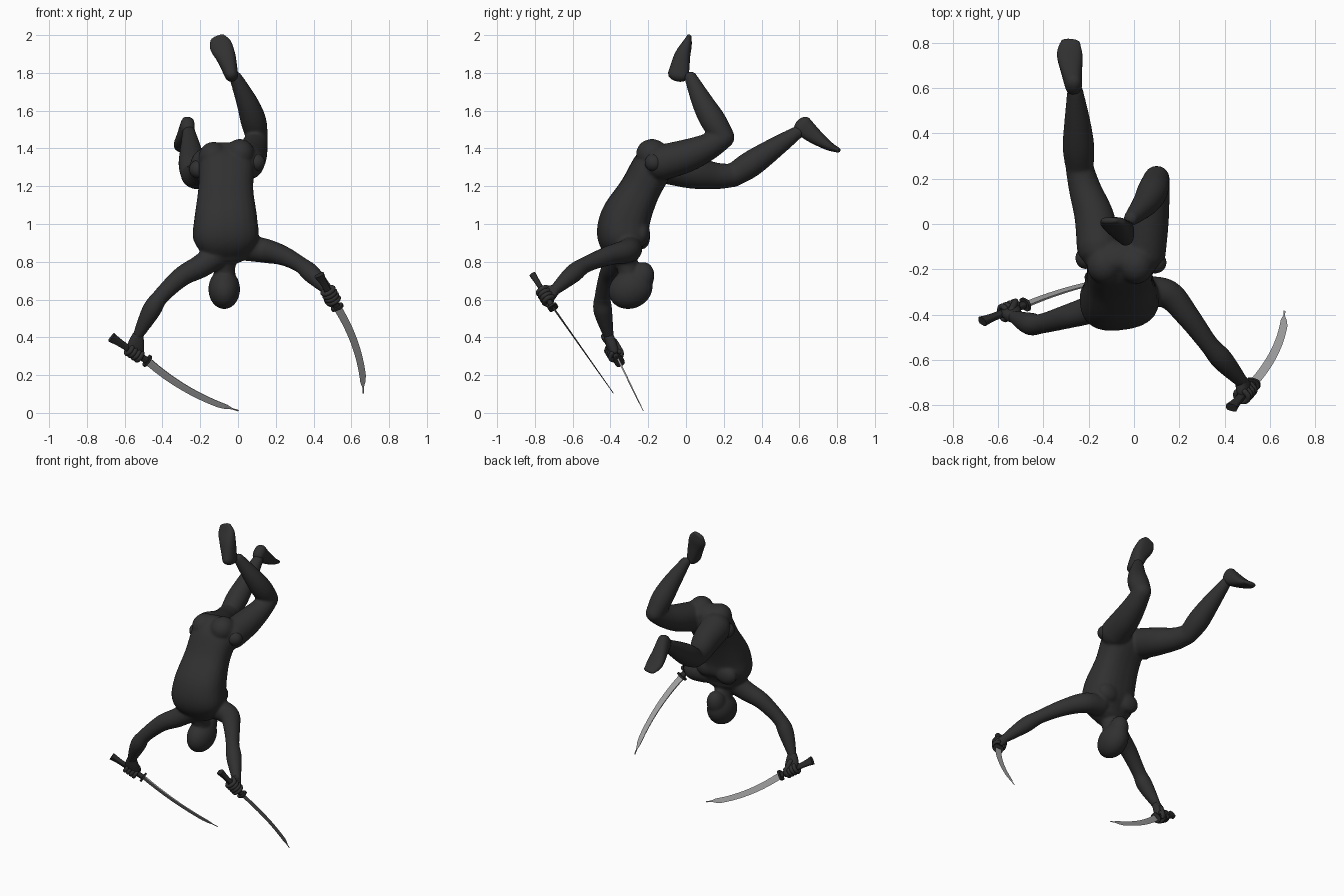
import bpy, bmesh, math
from mathutils import Vector as V, Matrix

if "Cube" in bpy.data.objects:
    bpy.data.objects.remove(bpy.data.objects["Cube"])


def material(name, c):
    m = bpy.data.materials.new(name)
    m.diffuse_color = (c, c, c, 1)
    m.use_nodes = True
    m.node_tree.nodes["Principled BSDF"].inputs["Base Color"].default_value = m.diffuse_color
    return m


SUIT = material("charcoal suit", 0.03)
GRIP = material("dark grip", 0.022)
STEEL = material("grey steel", 0.38)


def finish(name, bm, mat, smooth=True):
    bmesh.ops.recalc_face_normals(bm, faces=bm.faces)
    me = bpy.data.meshes.new(name)
    bm.to_mesh(me)
    bm.free()
    me.materials.append(mat)
    ob = bpy.data.objects.new(name, me)
    bpy.context.collection.objects.link(ob)
    for p in me.polygons:
        p.use_smooth = smooth
    return ob


def spline(pts, steps):
    """Catmull-Rom through rows of (x, y, z, half width, half depth)."""
    q = [pts[0]] + list(pts) + [pts[-1]]
    out = []
    for i in range(1, len(q) - 2):
        a, b, c, d = q[i - 1:i + 3]
        for s in range(steps):
            t = s / steps
            out.append([0.5 * (2 * w + (x - v) * t + (2 * v - 5 * w + 4 * x - y) * t * t
                               + (3 * w - v - 3 * x + y) * t ** 3) for v, w, x, y in zip(a, b, c, d)])
    return out + [list(pts[-1])]


def loft(name, pts, lateral=(1, 0, 0), mat=SUIT, n=24, power=2.0, cap=1.0, steps=6, smooth=True):
    pts = [p if len(p) == 5 else (*p, p[3]) for p in pts]
    rows = spline(pts, steps)
    rings = []
    for i, r in enumerate(rows):
        t = (V(rows[min(i + 1, len(rows) - 1)][:3]) - V(rows[max(i - 1, 0)][:3])).normalized()
        rings.append((V(r[:3]), t, r[3], r[4]))
    if cap:  # rounded ends
        def dome(end, sign):
            p, t, a, b = end
            h = min(a, b) * cap
            return [(p + t * sign * h * math.sin(k), t, a * math.cos(k), b * math.cos(k))
                    for k in (0.4, 0.8, 1.15, 1.45)]
        rings = dome(rings[0], -1)[::-1] + rings + dome(rings[-1], 1)
    bm = bmesh.new()
    loops = []
    for p, t, a, b in rings:
        l = V(lateral)
        l = (l - t * l.dot(t)).normalized()
        m = t.cross(l)
        ring = []
        for k in range(n):
            u = 2 * math.pi * (k + 0.5) / n
            c, s = math.cos(u), math.sin(u)
            e = 2 / power
            ring.append(bm.verts.new(p + l * a * math.copysign(abs(c) ** e, c)
                                     + m * b * math.copysign(abs(s) ** e, s)))
        loops.append(ring)
    for r0, r1 in zip(loops, loops[1:]):
        for k in range(n):
            bm.faces.new((r0[k], r0[(k + 1) % n], r1[(k + 1) % n], r1[k]))
    bm.faces.new(loops[0])
    bm.faces.new(loops[-1])
    return finish(name, bm, mat, smooth)


def ball(name, c, r, tilt=0, mat=SUIT):
    bm = bmesh.new()
    bmesh.ops.create_uvsphere(bm, u_segments=28, v_segments=18, radius=1, matrix=Matrix.Translation(c)
                              @ Matrix.Rotation(tilt, 4, 'X') @ Matrix.Diagonal((*r, 1)))
    return finish(name, bm, mat)


# torso, pelvis at the top and shoulders at the bottom
body = [loft("torso", [(-0.06, -0.14, 1.385, 0.115, 0.07), (-0.06, -0.175, 1.31, 0.145, 0.105),
                       (-0.065, -0.245, 1.18, 0.146, 0.108), (-0.065, -0.32, 1.03, 0.166, 0.132),
                       (-0.065, -0.335, 0.92, 0.172, 0.13), (-0.065, -0.325, 0.835, 0.12, 0.08)],
             lateral=(1, 0.14, 0.14), power=2.5, cap=0.6)]
for x, z in ((-0.13, 1.355), (0.01, 1.37)):
    body.append(ball("buttock", (x, -0.18, z), (0.078, 0.085, 0.08)))
for x, z in ((-0.145, 0.93), (0.01, 0.95)):
    body.append(ball("chest_muscle", (x, -0.235, z), (0.075, 0.045, 0.065)))
# neck and head
body += [loft("neck", [(-0.065, -0.33, 0.86, 0.07), (-0.07, -0.31, 0.77, 0.056), (-0.075, -0.295, 0.70, 0.06)]),
         ball("skull", (-0.073, -0.293, 0.655), (0.084, 0.12, 0.102), 0.45),
         ball("jaw", (-0.07, -0.235, 0.715), (0.06, 0.066, 0.085), -0.3)]
# arms
body += [loft("left_arm", [(0.04, -0.30, 0.875, 0.07), (0.15, -0.31, 0.857, 0.064), (0.24, -0.41, 0.832, 0.052),
                           (0.33, -0.53, 0.785, 0.043), (0.39, -0.60, 0.735, 0.049), (0.475, -0.695, 0.65, 0.029)],
              lateral=(0, 0, 1)),
         loft("right_arm", [(-0.12, -0.35, 0.83, 0.07), (-0.20, -0.38, 0.775, 0.062), (-0.30, -0.41, 0.72, 0.053),
                            (-0.41, -0.44, 0.615, 0.044), (-0.46, -0.44, 0.54, 0.05), (-0.53, -0.41, 0.41, 0.028)],
              lateral=(0, 1, 0))]
# legs
body += [loft("left_thigh", [(0.045, -0.13, 1.325, 0.095), (0.065, 0.0, 1.36, 0.088),
                             (0.085, 0.11, 1.405, 0.073), (0.10, 0.195, 1.455, 0.059)]),
         loft("left_shin", [(0.10, 0.20, 1.46, 0.058), (0.082, 0.145, 1.545, 0.068),
                            (0.05, 0.09, 1.64, 0.058), (-0.012, 0.025, 1.775, 0.034)]),
         loft("right_thigh", [(-0.155, -0.10, 1.31, 0.098), (-0.175, 0.03, 1.275, 0.088),
                              (-0.215, 0.15, 1.255, 0.072), (-0.24, 0.245, 1.256, 0.062)]),
         loft("right_shin", [(-0.24, 0.25, 1.257, 0.062), (-0.245, 0.34, 1.315, 0.07),
                             (-0.25, 0.45, 1.39, 0.058), (-0.26, 0.59, 1.485, 0.035)])]

# fuse the body into one skin
bpy.ops.object.select_all(action='DESELECT')
for o in body:
    o.select_set(True)
bpy.context.view_layer.objects.active = body[0]
bpy.ops.object.join()
skin = body[0]
skin.name = "body"
rm = skin.modifiers.new("fuse", 'REMESH')
rm.mode, rm.voxel_size, rm.use_smooth_shade = 'VOXEL', 0.009, True
sm = skin.modifiers.new("soften", 'SMOOTH')
sm.factor, sm.iterations = 0.5, 6

# round hip joints
ball("left_hip_joint", (0.093, -0.17, 1.325), (0.05, 0.048, 0.048))
ball("right_hip_joint", (-0.213, -0.15, 1.29), (0.045, 0.048, 0.048))

# feet, heel to toe
loft("left_foot", [(-0.035, -0.04, 1.79, 0.036, 0.056), (-0.064, -0.02, 1.885, 0.052, 0.043),
                   (-0.092, 0.004, 1.945, 0.059, 0.027), (-0.108, 0.015, 1.982, 0.042, 0.015)],
     lateral=(1, 0, 0.3), power=2.4)
loft("right_foot", [(-0.267, 0.617, 1.52, 0.038, 0.054), (-0.275, 0.675, 1.47, 0.047, 0.043),
                    (-0.284, 0.75, 1.417, 0.056, 0.026), (-0.28, 0.803, 1.392, 0.042, 0.014)], power=2.4)


def sword(side, pommel, guard, tip, sign, wrist):
    pommel, guard, tip, wrist = V(pommel), V(guard), V(tip), V(wrist)
    h = (guard - pommel).normalized()
    d = (tip - guard).normalized()
    w = V((1, 0, 0))
    w = sign * (w - d * w.dot(d)).normalized()
    # curved blade with a keen outer edge
    flat = d.cross(w)
    bm = bmesh.new()
    rings = []
    for i in range(17):
        t = i / 16
        p = guard.lerp(tip, t) + w * 0.13 * t * (1 - t)
        hw = 0.022 - 0.006 * t
        back = -hw
        if t > 0.93:
            back, hw = -0.008, 0.0
        elif t > 0.87:
            hw *= 0.7
        th = 0.005 * (1 - 0.6 * t)
        rings.append([bm.verts.new(p + w * a + flat * b) for a, b in
                      ((hw, 0), (back * 0.6, th), (back, th), (back, -th), (back * 0.6, -th))])
    for a, b in zip(rings, rings[1:]):
        for k in range(5):
            bm.faces.new((a[k], a[(k + 1) % 5], b[(k + 1) % 5], b[k]))
    bm.faces.new(rings[0])
    bm.faces.new(rings[-1])
    finish(side + "_blade", bm, STEEL, False)
    # handle flaring toward the pommel
    loft(side + "_handle", [(*pommel, 0.027, 0.018), (*pommel.lerp(guard, 0.3), 0.018, 0.014),
                            (*guard, 0.017, 0.014)], w, GRIP, 16, 3.5, 0, 4, False)
    loft(side + "_guard", [(*(guard - h * 0.006), 0.034, 0.027), (*(guard + h * 0.006), 0.034, 0.027)],
         w, GRIP, 20, 3, 0, 1, False)
    # palm, curled fingers and thumb
    grip = pommel.lerp(guard, 0.64)
    out = grip - wrist
    out = (out - h * out.dot(h)).normalized()
    loft(side + "_palm", [(*wrist, 0.03, 0.025), (*wrist.lerp(grip, 0.45), 0.042, 0.028),
                          (*(grip - out * 0.008), 0.046, 0.027)], h, SUIT, 20, 2.5, 0.7)
    across = h.cross(out)
    for f in range(4):
        c = grip + h * (f - 1.5) * 0.022
        pts = [(*(c + out * 0.028 * math.cos(a) + across * 0.031 * math.sin(a)), 0.0125)
               for a in (-2.5, -1.6, -0.8, 0, 0.8, 1.6, 2.3)]
        loft(side + "_finger_%d" % (f + 1), pts, h, SUIT, 12, steps=3)
    loft(side + "_thumb", [(*(wrist.lerp(grip, 0.4) + across * 0.02), 0.016),
                           (*(grip + h * 0.03 + across * 0.032 - out * 0.01), 0.014),
                           (*(grip + h * 0.045 + across * 0.022 + out * 0.015), 0.011)], h, SUIT, 12)


sword("left", (0.43, -0.81, 0.73), (0.525, -0.705, 0.56), (0.668, -0.385, 0.105), 1, (0.475, -0.695, 0.65))
sword("right", (-0.67, -0.43, 0.40), (-0.48, -0.355, 0.275), (0.0, -0.225, 0.008), -1, (-0.53, -0.41, 0.41))
